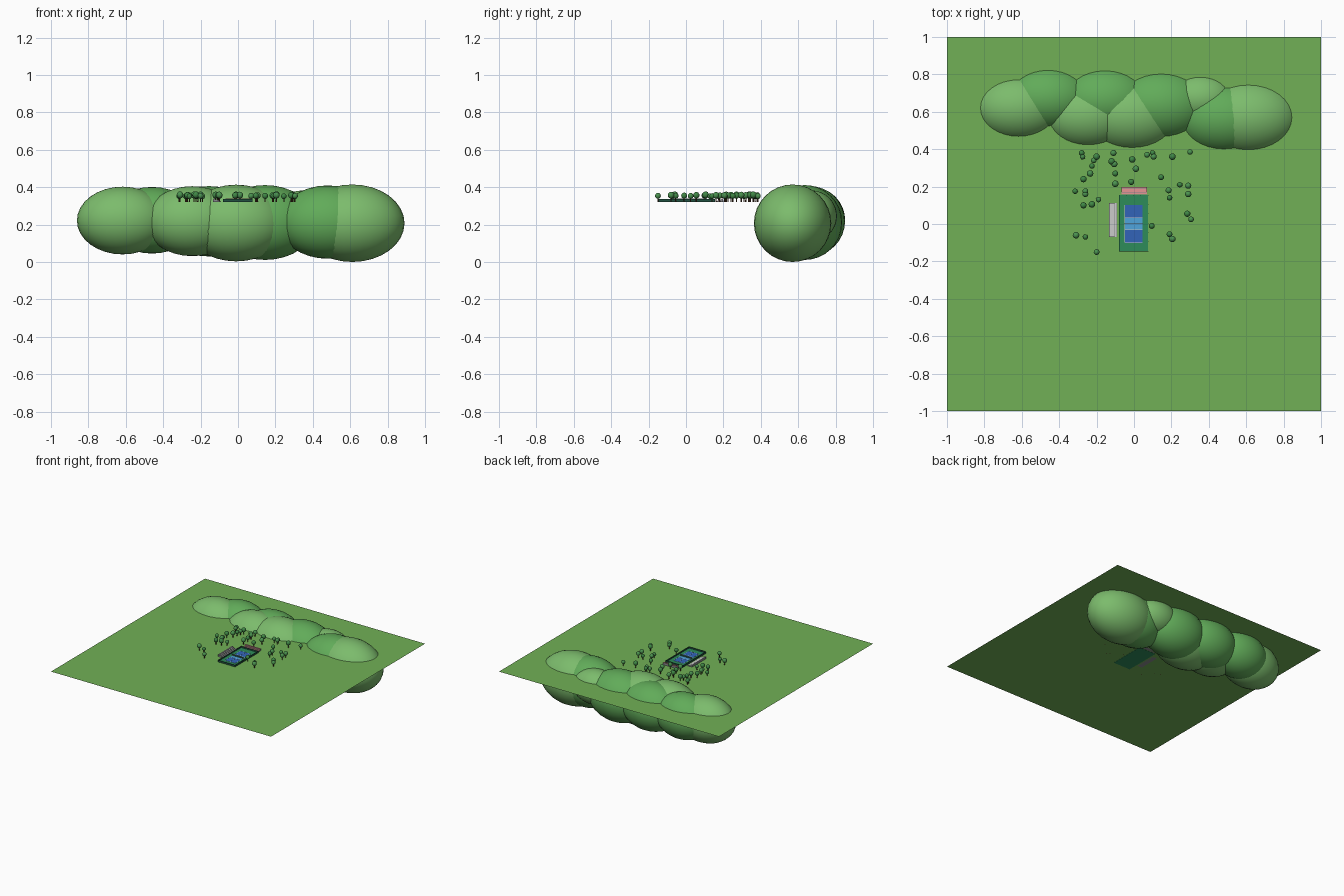
import bpy, math, random

if "Cube" in bpy.data.objects:
    bpy.data.objects.remove(bpy.data.objects["Cube"])
random.seed(4)
G = 0.321  # ground level


def mat(name, r, g, b):
    m = bpy.data.materials.new(name)
    m.diffuse_color = (r, g, b, 1)
    m.use_nodes = True
    m.node_tree.nodes["Principled BSDF"].inputs["Base Color"].default_value = m.diffuse_color
    return m


grass = mat("grass", .165, .434, .093)
hill_light = mat("hill_light", .2, .5, .15)
hill_dark = mat("hill_dark", .12, .41, .1)
leaf_a = mat("leaf_a", .05, .24, .06)
leaf_b = mat("leaf_b", .07, .29, .08)
bark = mat("bark", .1, .045, .02)
court_green = mat("court_green", .026, .262, .102)
blue = mat("court_blue", .032, .127, .485)
light_blue = mat("court_light_blue", .08, .376, .716)
white = mat("line_white", .8, .8, .8)
fence_mat = mat("fence_dark", .015, .08, .05)
pink = mat("bench_pink", .79, .3, .3)
grey = mat("bench_grey", .55, .55, .58)
frame_mat = mat("frame_grey", .25, .25, .27)


def finish(o, name, m):
    o.name = name
    o.data.materials.append(m)
    return o


def box(name, x0, x1, y0, y1, z0, z1, m):
    bpy.ops.mesh.primitive_cube_add(size=1, location=((x0 + x1) / 2, (y0 + y1) / 2, (z0 + z1) / 2))
    o = bpy.context.object
    o.scale = (x1 - x0, y1 - y0, z1 - z0)
    return finish(o, name, m)


# ground sheet
bpy.ops.mesh.primitive_plane_add(size=2, location=(0, 0, G))
finish(bpy.context.object, "ground", grass)

# half-buried hills: x, y, radius, light?
hills = [(-.617, .62, .181, 1), (-.245, .58, .187, 1), (-.01, .58, .205, 1),
         (.48, .565, .196, 0), (.611, .57, .207, 1), (-.46, .673, .178, 0),
         (-.155, .662, .188, 0), (.145, .635, .2, 0), (.355, .67, .137, 1)]
for i, (x, y, r, light) in enumerate(hills):
    bpy.ops.mesh.primitive_uv_sphere_add(segments=32, ring_count=16, radius=1, location=(x, y, G - .55 * r))
    o = bpy.context.object
    o.scale = (1.35 * r, r, r)
    bpy.ops.object.shade_smooth()
    finish(o, f"hill_{i}", hill_light if light else hill_dark)

# court slab, playing zones and lines
cx, hx, y0, y1 = -.002, .077, -.146, .155
top = G + .003
box("court_slab", cx - hx, cx + hx, y0, y1, G - .001, top, court_green)
box("playing_area", cx - .047, cx + .047, -.1, .102, top - .001, top + .0006, blue)
box("middle_zone", cx - .047, cx + .047, -.031, .033, top, top + .0010, light_blue)
for i, x in enumerate((cx - .047, cx + .047)):
    box(f"side_line_{i}", x - .0005, x + .0005, -.1, .102, top, top + .0013, white)
for i, y in enumerate((-.1, -.031, .033, .102)):
    box(f"cross_line_{i}", cx - .047, cx + .047, y - .0005, y + .0005, top, top + .0013, white)
for i, (a, b) in enumerate(((-.1, -.031), (.033, .102))):
    box(f"centre_line_{i}", cx - .0005, cx + .0005, a, b, top, top + .0013, white)

# net with posts
box("net", cx - .05, cx + .05, .0006, .0014, top + .001, top + .012, fence_mat)
box("net_tape", cx - .05, cx + .05, .0003, .0017, top + .012, top + .0135, white)
for s in (-1, 1):
    x = cx + s * .05
    box("net_post", x - .001, x + .001, 0, .002, top, top + .0135, frame_mat)

# perimeter fence panels and posts
ft = G + .015
for s in (-1, 1):
    x = cx + s * hx
    box("fence_side", x - .0008, x + .0008, y0, y1, G, ft, fence_mat)
    for k in range(7):
        y = y0 + (y1 - y0) * k / 6
        box("fence_post", x - .0013, x + .0013, y - .0013, y + .0013, G, ft + .001, fence_mat)
for y in (y0, y1):
    box("fence_end", cx - hx, cx + hx, y - .0008, y + .0008, G, ft, fence_mat)
    for k in range(1, 4):
        x = cx - hx + hx * k / 2
        box("fence_post", x - .0013, x + .0013, y - .0013, y + .0013, G, ft + .001, fence_mat)


# stepped bleachers, rows rising away from the court
def bleacher(name, start, depth, a, b, along_x, m, rows=4):
    d = depth / rows
    for i in range(rows):
        p, q = sorted((start + d * i, start + d * (i + 1)))
        h = G + .0045 * (i + 1)
        for part, g, lo, hi, mm in (("step", 0, G, h - .0015, frame_mat), ("seat", .0008, h - .0015, h, m)):
            u = (p + g, q - g)
            span = (a, b, *u) if along_x else (*u, a, b)
            box(f"{name}_{part}_{i}", *span, lo, hi, mm)


bleacher("back_bleacher", .159, .04, -.067, .069, True, pink)
bleacher("side_bleacher", -.092, -.041, -.069, .111, False, grey)

# trees, placed in groups around the court (hundredths)
spots = [(-28, 38), (-27.5, 36), (-20, 36), (-21.5, 34), (-22.5, 31), (-23.5, 27), (-27, 24), (-11, 38),
         (-12, 33.5), (-10.5, 32), (-10, 27), (-10, 21.5), (-1, 34.5), (1, 29.5), (-1.5, 22.5), (7, 37),
         (10, 38), (10.5, 36), (20.5, 36), (30, 38.5), (14.5, 25), (18.5, 18), (24.5, 21), (29, 20.5),
         (19, 14), (29, 16), (28.5, 5.5), (30.5, 2.5), (19, -5.5), (20.5, -8), (9.5, -1), (-31, -6),
         (-26, -7), (-20, -15), (-22.5, 10.5), (-19, 13), (-27, 10), (-26, 16), (-31.5, 17.5), (-26, 17.5)]
bpy.ops.mesh.primitive_cone_add(vertices=8, radius1=.0035, radius2=.0025, depth=.03, location=(0, 0, 0))
trunk0 = finish(bpy.context.object, "trunk", bark)
bpy.ops.mesh.primitive_ico_sphere_add(subdivisions=3, radius=.0165, location=(0, 0, 0))
bpy.ops.object.shade_smooth()
crowns = [finish(bpy.context.object, "crown", leaf_a)]
o = crowns[0].copy()
o.data = crowns[0].data.copy()
o.data.materials[0] = leaf_b
bpy.context.collection.objects.link(o)
crowns.append(o)


def place(src, x, y, z, s):
    c = src.copy()
    c.location = (x, y, z)
    c.scale = (s, s, s * 1.05)
    c.rotation_euler.z = random.uniform(0, math.tau)
    bpy.context.collection.objects.link(c)


for i, (px, py) in enumerate(spots):
    s = random.uniform(.85, 1.08)
    x, y = px / 100, py / 100
    place(trunk0, x, y, G + .0155 * s, s)
    place(crowns[i % 2], x, y, G + .035 * s, s)
for o in [trunk0] + crowns:
    bpy.data.objects.remove(o)
